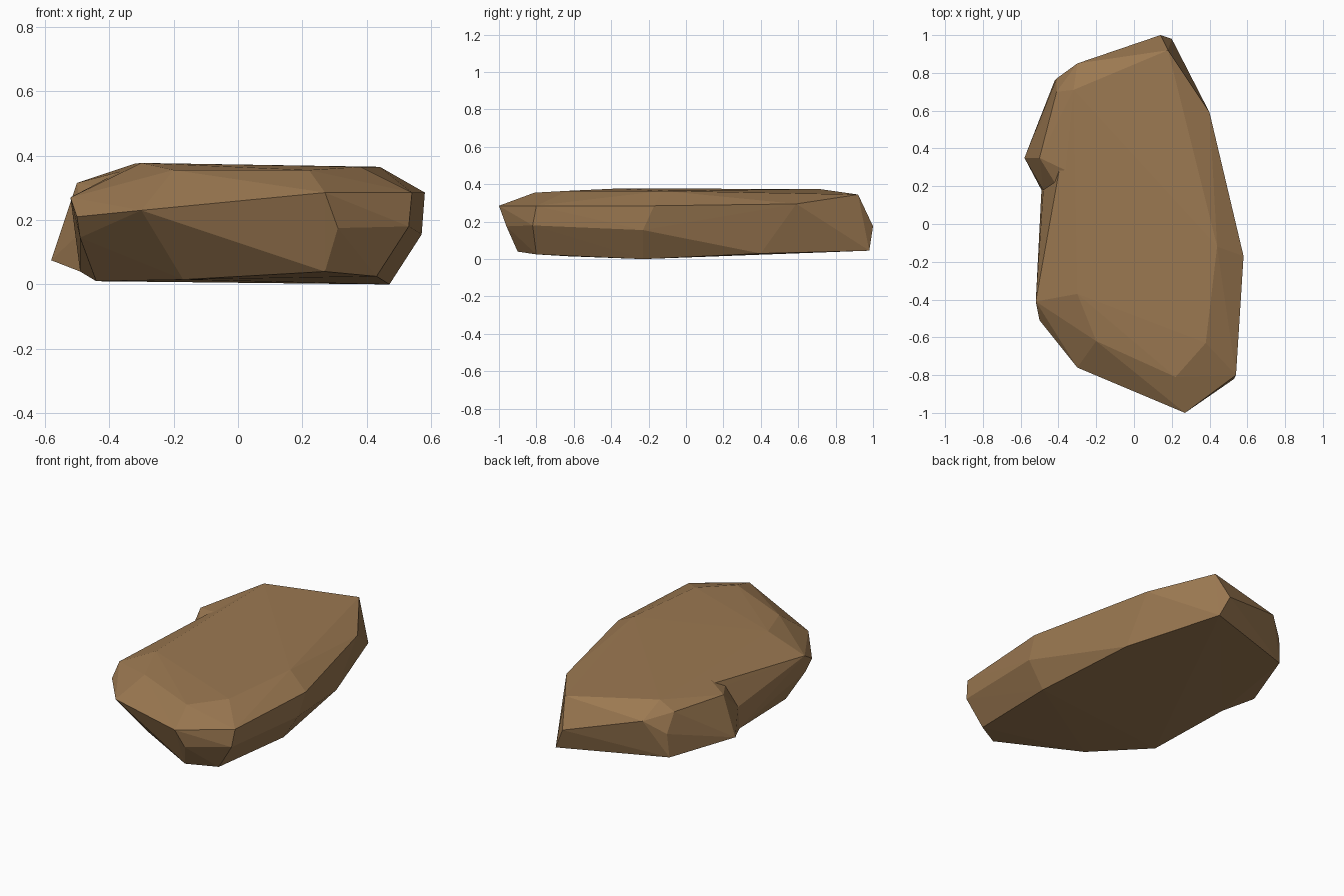
import bpy, bmesh

if "Cube" in bpy.data.objects:
    bpy.data.objects.remove(bpy.data.objects["Cube"])

# Single flat colour
brown = bpy.data.materials.new("brown_stone")
brown.diffuse_color = (0.33, 0.19, 0.083, 1)
brown.use_nodes = True
brown.node_tree.nodes["Principled BSDF"].inputs["Base Color"].default_value = brown.diffuse_color


def hull(name, points):
    """Faceted boulder: convex hull around its corner points."""
    bm = bmesh.new()
    for p in points:
        bm.verts.new(p)
    bmesh.ops.convex_hull(bm, input=bm.verts[:])
    bmesh.ops.delete(bm, geom=[v for v in bm.verts if not v.link_faces], context='VERTS')
    bmesh.ops.recalc_face_normals(bm, faces=bm.faces[:])
    mesh = bpy.data.meshes.new(name)
    bm.to_mesh(mesh)
    bm.free()
    mesh.materials.append(brown)
    obj = bpy.data.objects.new(name, mesh)
    bpy.context.collection.objects.link(obj)
    return obj


# Corners shared by the main slab and the side lobe: notch and back tip
notch = [(-.49, .18, .04), (-.48, .18, .17), (-.42, .22, .30), (-.29, .25, .37)]
back_tip = [(.20, .98, .045), (.14, 1.0, .175), (.18, .92, .345), (-.32, .71, .375)]

# Main slab: base, belly and top outlines
base = [(.39, .40, .03), (.47, -.23, 0), (.43, -.80, .025), (.27, -.90, .04),
        (-.17, -.63, .015), (-.44, -.34, .01)]
belly = [(.57, -.23, .155), (.53, -.82, .18), (.31, -.96, .175), (-.235, -.72, .15),
         (-.49, -.46, .145)]
rim = [(.40, .59, .295), (.58, -.17, .285), (.54, -.80, .285), (.27, -1.0, .285),
       (-.30, -.76, .23), (-.50, -.51, .21), (-.52, -.41, .27)]
top = [(.44, -.12, .365), (.38, -.63, .365), (.22, -.81, .355), (-.20, -.62, .355),
       (-.30, -.37, .377)]
rock = hull("rock", base + belly + rim + top + notch + back_tip)

# Side lobe behind the notch
lobe = hull("rock_lobe", notch + back_tip + [
    (-.58, .35, .075), (-.50, .35, .315), (-.42, .76, .065),
    (-.41, .77, .21), (-.41, .70, .32), (-.30, .85, .29)])

# Fuse both into one stone
join = rock.modifiers.new("fuse_lobe", 'BOOLEAN')
join.operation = 'UNION'
join.solver = 'EXACT'
join.object = lobe
bpy.context.view_layer.objects.active = rock
rock.select_set(True)
bpy.ops.object.modifier_apply(modifier=join.name)
bpy.data.objects.remove(lobe)
